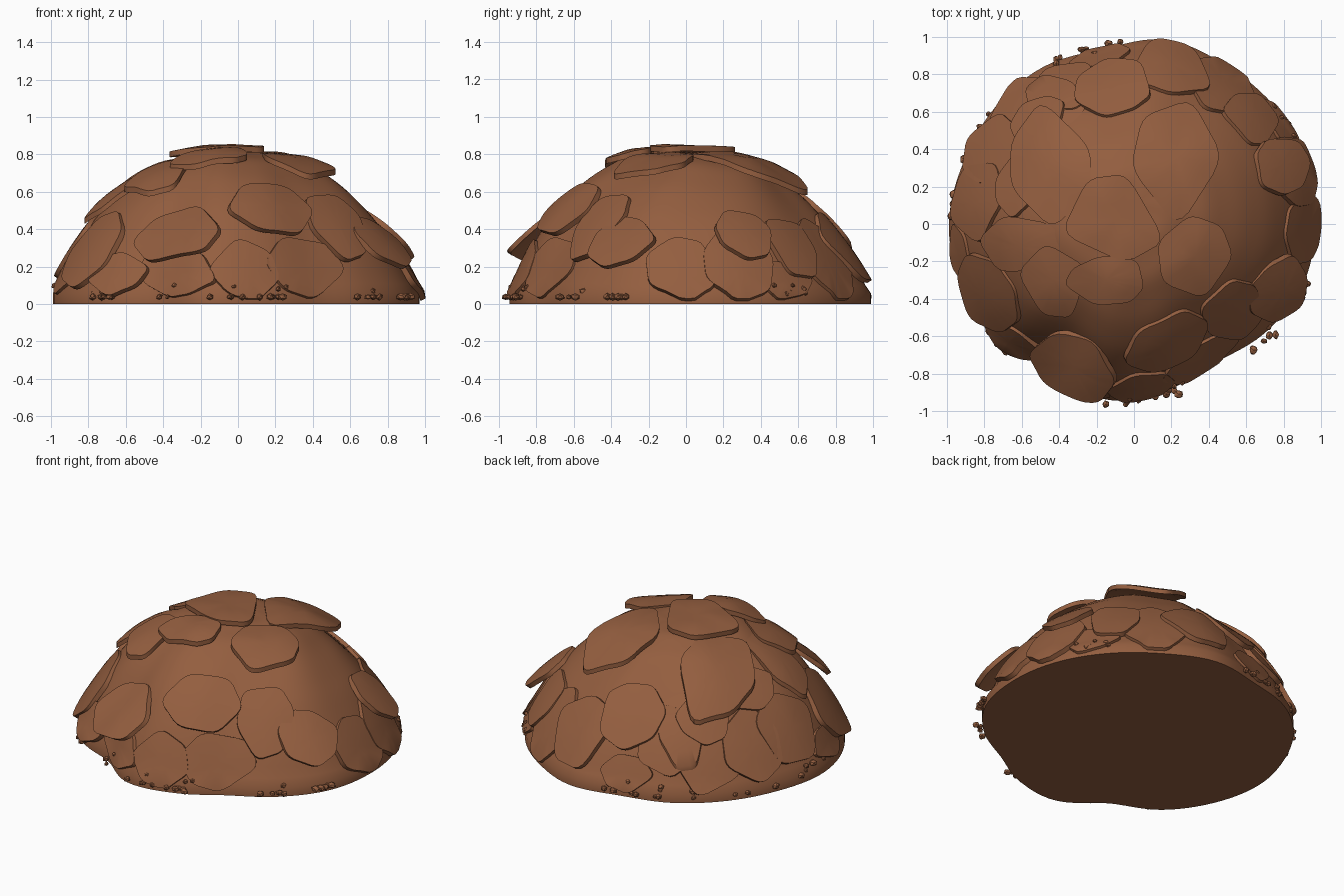
import bpy, bmesh, math, random
from mathutils import Vector
from mathutils.bvhtree import BVHTree

random.seed(5)
cube = bpy.data.objects.get("Cube")
if cube:
    bpy.data.objects.remove(cube, do_unlink=True)

clay = bpy.data.materials.new("brown_clay")
clay.use_nodes = True
colour = (0.295, 0.112, 0.05, 1)
clay.diffuse_color = colour
shader = next(n for n in clay.node_tree.nodes if n.type == 'BSDF_PRINCIPLED')
shader.inputs["Base Color"].default_value = colour
shader.inputs["Roughness"].default_value = 0.9


def finish(bm, name, angle=35):
    """Turn a bmesh into a shaded object."""
    bmesh.ops.recalc_face_normals(bm, faces=bm.faces)
    mesh = bpy.data.meshes.new(name)
    bm.to_mesh(mesh)
    bm.free()
    mesh.shade_smooth()
    mesh.set_sharp_from_angle(angle=math.radians(angle))
    mesh.materials.append(clay)
    obj = bpy.data.objects.new(name, mesh)
    bpy.context.collection.objects.link(obj)
    return obj


# Footprint radius every 20 degrees, and height against relative radius
FOOT = [.97, .98, .98, .98, 1, .95, .97, .97, .97,
        .99, .98, .95, .87, .95, .91, .86, .91, .96]
PROFILE = [(0, .81), (.2, .8), (.4, .72), (.6, .57), (.75, .43),
           (.88, .26), (.96, .12), (1, .03)]


def foot_radius(angle):
    s = math.degrees(angle) % 360 / 20
    i = int(s)
    f = s - i
    p0, p1, p2, p3 = (FOOT[(i + k) % len(FOOT)] for k in (-1, 0, 1, 2))
    return p1 + f / 2 * (p2 - p0 + f * (2 * p0 - 5 * p1 + 4 * p2 - p3
                                        + f * (3 * (p1 - p2) + p3 - p0)))


def profile_height(t):
    for (a, za), (b, zb) in zip(PROFILE, PROFILE[1:]):
        if t <= b:
            return za + (zb - za) * (t - a) / (b - a)
    return PROFILE[-1][1]


def smooth_height(t):
    return sum(profile_height(min(abs(t + d), 1)) for d in (-.04, -.02, 0, .02, .04)) / 5


def mound_point(angle, t):
    """Surface point; the front and one flank bulge more than the rest."""
    r = foot_radius(angle) * t
    swell = math.sin(math.pi * t) * t
    bulge = .08 + .09 * math.cos(angle - math.radians(250))
    ripple = .018 * math.sin(3 * angle + 1) + .012 * math.sin(7 * angle + 6 * t)
    z = smooth_height(t) + swell * (bulge + ripple)
    return Vector((r * math.cos(angle), r * math.sin(angle) + .1 * (1 - t), z))


# Mound: rings from the summit out to the foot, closed by a flat base
SIDES, RINGS = 108, 32
bm = bmesh.new()
summit = bm.verts.new(mound_point(0, 0))
rings = []
for j in range(1, RINGS + 2):
    ring = []
    for i in range(SIDES):
        p = mound_point(math.tau * i / SIDES, min(j / RINGS, 1))
        if j > RINGS:
            p.z = 0
        ring.append(bm.verts.new(p))
    rings.append(ring)
for i in range(SIDES):
    k = (i + 1) % SIDES
    bm.faces.new((summit, rings[0][i], rings[0][k]))
    for a, b in zip(rings, rings[1:]):
        bm.faces.new((a[i], b[i], b[k], a[k]))
bm.faces.new(rings[-1])
bmesh.ops.recalc_face_normals(bm, faces=bm.faces)
tree = BVHTree.FromBMesh(bm)
finish(bm, "mound", 50)


def slab_outline(w, h):
    """Irregular polygon with straight edges and small cut corners."""
    n = random.choice((5, 6, 6, 7))
    turn = random.uniform(0, math.tau)
    pts = []
    for i in range(n):
        a = turn + math.tau * (i + random.uniform(-.22, .22)) / n
        r = random.uniform(1.05, 1.3)
        pts.append(Vector((math.cos(a) * r * w / 2, math.sin(a) * r * h / 2)))
    for ratio in (.14, .25):
        cut = []
        for p, q in zip(pts, pts[1:] + pts[:1]):
            cut += [p.lerp(q, ratio), p.lerp(q, .5), p.lerp(q, 1 - ratio)]
        pts = cut
    return pts


def slab(name, centre, axes, size, tilt, lift, out2, drape=.8):
    """Plate draped on the mound, raised by the tilt along out2."""
    u, v, n = axes
    w, h = size

    def place(p):
        base = centre + u * p.x + v * p.y
        hit = tree.ray_cast(base + n * .4, -n, .8)[0]
        if hit:
            base = base.lerp(hit, drape)
        base += n * (lift + tilt * (p.dot(out2) + .25 * h))
        base.z = max(base.z, .03)
        return base

    bm = bmesh.new()
    outline = slab_outline(w, h)
    loops = [[bm.verts.new(place(p * s)) for p in outline] for s in (1, .7, .35)]
    middle = bm.verts.new(place(Vector((0, 0))))
    for i in range(len(outline)):
        k = (i + 1) % len(outline)
        for a, b in zip(loops, loops[1:]):
            bm.faces.new((a[i], a[k], b[k], b[i]))
        bm.faces.new((loops[-1][i], loops[-1][k], middle))
    # Thicken straight inward
    made = bmesh.ops.extrude_face_region(bm, geom=bm.faces[:], use_keep_orig=True)
    for g in made["geom"]:
        if isinstance(g, bmesh.types.BMVert):
            g.co -= n * .03
            g.co.z = max(g.co.z, .012)
    finish(bm, name)


# Crown plates, laid from above: x, y, width, depth, tilt
CROWN = [(-.46, .33, .4, .56, .08), (.23, .36, .46, .6, .14),
         (-.1, .03, .48, .45, .0), (.33, -.17, .36, .42, .14),
         (-.62, -.12, .38, .3, .06), (-.43, -.3, .33, .37, .1),
         (-.15, -.3, .38, .25, .02), (-.42, .66, .3, .24, .05)]
UP = Vector((0, 0, 1))
for i, (x, y, w, h, tilt) in enumerate(CROWN):
    top = tree.ray_cast(Vector((x, y, 2)), -UP)[0]
    slab(f"crown_plate_{i + 1}", top, (Vector((1, 0, 0)), Vector((0, 1, 0)), UP),
         (w, h), tilt, .038, Vector((x, y - .1)).normalized())

# Flank plates: compass angle, height, width, length, tilt
FLANKS = {
    "front": [(248, .16, .44, .24, 0), (273, .18, .34, .3, 0), (296, .19, .4, .33, 0),
              (249, .35, .42, .36, .4), (286, .5, .44, .32, .12),
              (318, .42, .32, .4, .06), (336, .3, .32, .34, .28)],
    "left": [(358, .18, .34, .36, .05), (18, .2, .36, .38, .05),
             (34, .12, .3, .2, 0), (22, .36, .28, .34, .25)],
    "back": [(42, .3, .3, .4, .05), (58, .24, .36, .42, 0), (77, .3, .42, .46, .06),
             (99, .44, .36, .38, .1), (101, .14, .3, .22, 0),
             (117, .32, .34, .42, .05), (134, .2, .38, .36, .05)],
    "right": [(134, .46, .3, .3, .08), (152, .28, .36, .44, .08), (173, .32, .42, .46, .06),
              (190, .15, .3, .22, 0), (205, .28, .42, .44, .08),
              (223, .15, .34, .24, .12), (160, .56, .34, .28, .05)]}
for side, plates in FLANKS.items():
    for i, (compass, z, w, h, tilt) in enumerate(plates):
        a = math.radians(compass)
        out = Vector((math.cos(a), math.sin(a), 0))
        spot = tree.ray_cast(out * 2 + UP * z, -out)
        n = spot[1].normalized()
        u = UP.cross(n).normalized()
        slab(f"{side}_plate_{i + 1}", spot[0], (u, n.cross(u), n), (w, h),
             tilt, .016 + tilt * .08, Vector((0, -1)))

# Pebbles: clusters around the foot as compass angle, spread, count
CLUSTERS = [(320, 7, 9), (338, 4, 8), (32, 9, 10), (283, 9, 9), (266, 6, 7),
            (220, 6, 12), (248, 6, 4), (100, 8, 9), (120, 8, 6), (160, 25, 8)]
bm = bmesh.new()
for compass, spread, count in CLUSTERS:
    for _ in range(count):
        a = math.radians(compass + random.uniform(-spread, spread))
        size = random.uniform(.014, .024)
        r = min(foot_radius(a) + random.uniform(-.03, .05), .975)
        high = random.uniform(.05, .1) if r < foot_radius(a) else .038
        made = bmesh.ops.create_icosphere(bm, subdivisions=1, radius=size)
        stretch = Vector((random.uniform(.8, 1.3), random.uniform(.8, 1.3), .9))
        for vert in made["verts"]:
            vert.co = vert.co * stretch * random.uniform(.85, 1.1)
            vert.co += Vector((r * math.cos(a), r * math.sin(a), high))
finish(bm, "pebbles", 20)
